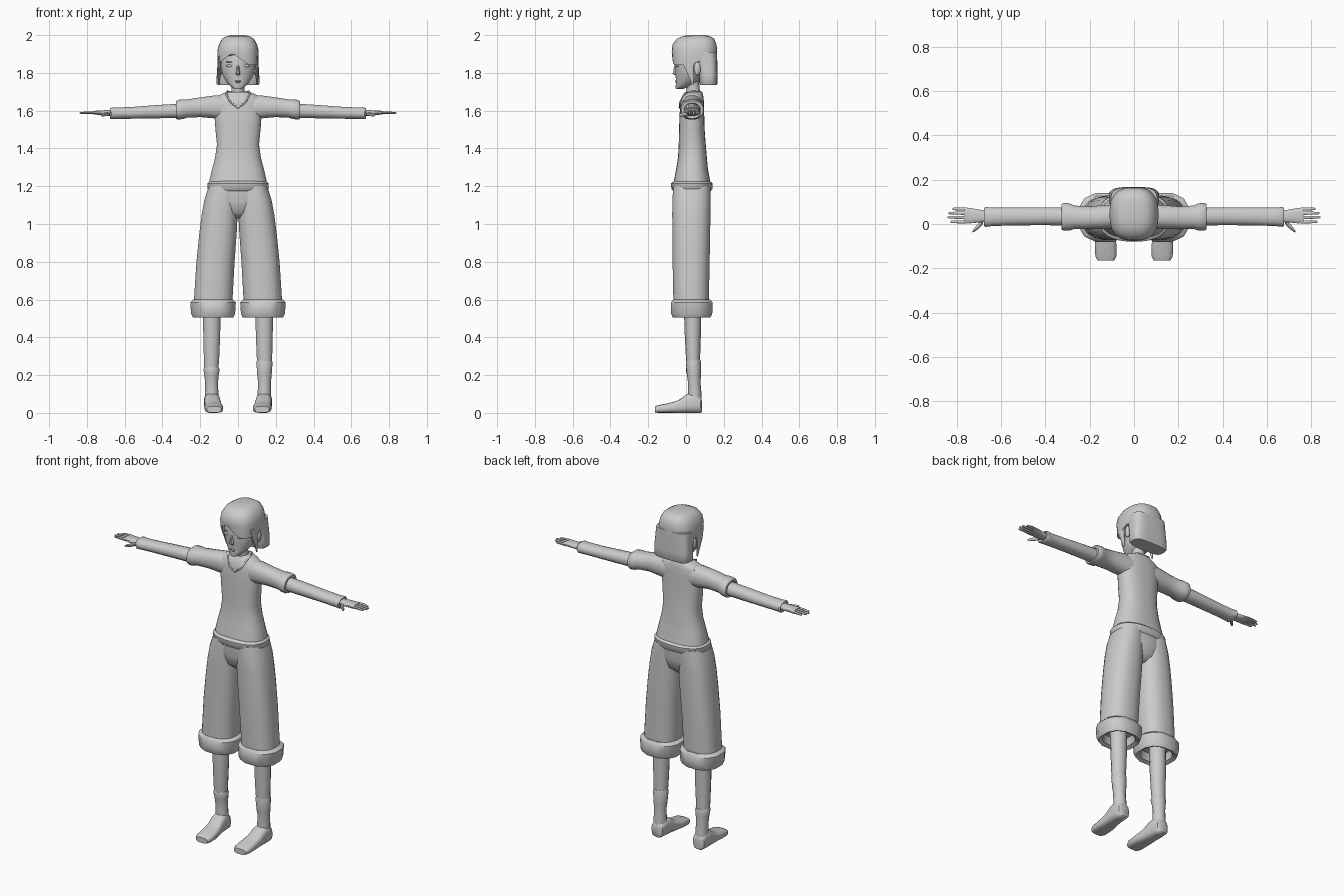
import bpy, bmesh, math
from mathutils import Vector

mat = bpy.data.materials.new("plain grey")
mat.diffuse_color = (0.6, 0.6, 0.6, 1)


def finish(name, bm, mirror=False, angle=45):
    bmesh.ops.recalc_face_normals(bm, faces=bm.faces)
    me = bpy.data.meshes.new(name)
    bm.to_mesh(me)
    bm.free()
    ob = bpy.data.objects.new(name, me)
    bpy.context.collection.objects.link(ob)
    me.materials.append(mat)
    bpy.ops.object.select_all(action='DESELECT')
    ob.select_set(True)
    bpy.context.view_layer.objects.active = ob
    bpy.ops.object.shade_smooth_by_angle(angle=math.radians(angle))
    if mirror:
        ob.modifiers.new("Mirror", 'MIRROR')
    return ob


def loft(name, axis, rings, sides=20, power=2.0, mirror=False, angle=45, shape=None):
    """Skin rings of (position, centre a, centre b, radius a, radius b) along an axis."""
    bm = bmesh.new()
    loops = []
    for i, (p, ca, cb, ra, rb) in enumerate(rings):
        loop = []
        for k in range(sides):
            t = 2 * math.pi * (k + 0.5) / sides
            c, s = math.cos(t), math.sin(t)
            a = ca + ra * math.copysign(abs(c) ** (2 / power), c)
            b = cb + rb * math.copysign(abs(s) ** (2 / power), s)
            co = {'x': (p, a, b), 'y': (a, p, b), 'z': (a, b, p)}[axis]
            if shape:
                co = shape(i, Vector(co))
            loop.append(bm.verts.new(co))
        loops.append(loop)
    for l, m in zip(loops, loops[1:]):
        for k in range(sides):
            n = (k + 1) % sides
            bm.faces.new((l[k], l[n], m[n], m[k]))
    bm.faces.new(loops[0])
    bm.faces.new(loops[-1])
    return finish(name, bm, mirror, angle)


def ball(name, centre, size, mirror=False, seg=12):
    bm = bmesh.new()
    bmesh.ops.create_uvsphere(bm, u_segments=seg, v_segments=8, radius=1)
    for v in bm.verts:
        v.co = Vector(centre) + Vector([a * b for a, b in zip(v.co, size)])
    return finish(name, bm, mirror, 60)


# head, neck and face
def jaw(i, co):
    # pull the front of the face to a soft ridge
    if co.y < 0:
        co.y -= 0.006 * max(0, 1 - abs(co.x) / 0.05)
    return co

loft("head", 'z', [(1.715, 0, -0.03, 0.018, 0.018), (1.725, 0, -0.018, 0.036, 0.033),
     (1.75, 0, 0.005, 0.06, 0.052), (1.785, 0, 0.02, 0.081, 0.072), (1.83, 0, 0.03, 0.092, 0.085),
     (1.88, 0, 0.04, 0.095, 0.095), (1.94, 0, 0.045, 0.08, 0.085)], 24, 2.2, shape=jaw)
loft("neck", 'z', [(1.64, 0, 0.045, 0.05, 0.045), (1.69, 0, 0.042, 0.037, 0.038),
     (1.72, 0, 0.036, 0.034, 0.035), (1.78, 0, 0.03, 0.036, 0.038)], 14)
loft("nose", 'z', [(1.788, 0, -0.056, 0.012, 0.006), (1.796, 0, -0.06, 0.012, 0.012),
     (1.845, 0, -0.054, 0.005, 0.006)], 8)
ball("eye", (0.043, -0.046, 1.838), (0.019, 0.008, 0.008), True)
ball("brow", (0.043, -0.047, 1.858), (0.021, 0.007, 0.003), True)
ball("upper_lip", (0, -0.052, 1.757), (0.018, 0.007, 0.003))
ball("lower_lip", (0, -0.049, 1.750), (0.014, 0.008, 0.004))
ball("ear", (0.096, 0.06, 1.822), (0.012, 0.018, 0.036), True)


# hair: cap with a parted fringe, a bob at the back and side locks
def fringe(i, co):
    if i < 2 and co.y < 0.05:
        part = abs(co.x + 0.03)
        co.z += 0.045 - min(part, 0.085) * 0.75
    return co

loft("hair_cap", 'z', [(1.865, 0, 0.05, 0.092, 0.105), (1.86, 0, 0.045, 0.108, 0.117),
     (1.915, 0, 0.045, 0.11, 0.121), (1.95, 0, 0.045, 0.102, 0.117), (1.98, 0, 0.05, 0.085, 0.1),
     (1.995, 0, 0.055, 0.06, 0.072), (2.0, 0, 0.06, 0.03, 0.04)], 32, 2.6, shape=fringe)
loft("hair_bob", 'z', [(1.735, 0, 0.118, 0.108, 0.044), (1.742, 0, 0.118, 0.114, 0.048),
     (1.79, 0, 0.118, 0.113, 0.049), (1.85, 0, 0.11, 0.109, 0.056),
     (1.91, 0, 0.1, 0.105, 0.065)], 24, 3.5)
loft("side_lock", 'z', [(1.735, 0.1, 0.035, 0.003, 0.004), (1.775, 0.101, 0.03, 0.008, 0.013),
     (1.83, 0.1, 0.015, 0.009, 0.026), (1.89, 0.095, 0.01, 0.012, 0.04)], 8, mirror=True)

# shirt with rolled hem and neckline
loft("shirt", 'z', [(1.2, 0, 0.032, 0.155, 0.1), (1.23, 0, 0.032, 0.152, 0.096),
     (1.29, 0, 0.032, 0.138, 0.085), (1.35, 0, 0.034, 0.122, 0.077), (1.42, 0, 0.033, 0.112, 0.072),
     (1.5, 0, 0.031, 0.12, 0.068), (1.57, 0, 0.031, 0.125, 0.066), (1.63, 0, 0.032, 0.125, 0.063),
     (1.665, 0, 0.034, 0.125, 0.06), (1.685, 0, 0.038, 0.095, 0.052),
     (1.7, 0, 0.04, 0.06, 0.045)], 28, 2.5)
loft("shirt_hem", 'z', [(1.175, 0, 0.031, 0.152, 0.1), (1.185, 0, 0.031, 0.161, 0.109),
     (1.215, 0, 0.031, 0.163, 0.111), (1.228, 0, 0.031, 0.15, 0.095)], 28, 2.4)
cu = bpy.data.curves.new("neckline", 'CURVE')
cu.dimensions = '3D'
cu.bevel_depth = 0.005
cu.bevel_resolution = 1
sp = cu.splines.new('POLY')
path = [(0, -0.034, 1.615), (0.04, -0.031, 1.645), (0.062, -0.01, 1.687), (0.058, 0.04, 1.702),
        (0.035, 0.083, 1.697), (-0.035, 0.083, 1.697), (-0.058, 0.04, 1.702),
        (-0.062, -0.01, 1.687), (-0.04, -0.031, 1.645)]
sp.points.add(len(path) - 1)
for pt, co in zip(sp.points, path):
    pt.co = (*co, 1)
sp.use_cyclic_u = True
cu.materials.append(mat)
bpy.context.collection.objects.link(bpy.data.objects.new("neckline", cu))

# sleeves, forearms and wrists
loft("sleeve", 'x', [(0.07, 0.033, 1.615, 0.055, 0.066), (0.12, 0.032, 1.62, 0.055, 0.062),
     (0.2, 0.028, 1.618, 0.052, 0.053), (0.27, 0.03, 1.611, 0.054, 0.049),
     (0.29, 0.032, 1.608, 0.062, 0.053), (0.318, 0.033, 1.605, 0.063, 0.053),
     (0.327, 0.033, 1.603, 0.058, 0.048), (0.327, 0.033, 1.602, 0.044, 0.038),
     (0.31, 0.033, 1.602, 0.042, 0.036)], 16, 2.3, True)
loft("forearm", 'x', [(0.3, 0.034, 1.6, 0.041, 0.038), (0.42, 0.035, 1.595, 0.041, 0.036),
     (0.55, 0.034, 1.589, 0.041, 0.032), (0.64, 0.032, 1.586, 0.042, 0.031),
     (0.67, 0.032, 1.586, 0.046, 0.032), (0.677, 0.032, 1.586, 0.04, 0.027),
     (0.67, 0.032, 1.586, 0.03, 0.02)], 16, 2.2, True)

# hands
loft("palm", 'x', [(0.665, 0.034, 1.587, 0.026, 0.017), (0.7, 0.036, 1.588, 0.03, 0.015),
     (0.74, 0.038, 1.589, 0.036, 0.012), (0.765, 0.039, 1.59, 0.035, 0.009)], 12, 2.6, True)
for n, (y, tip) in enumerate([(0.068, 0.818), (0.049, 0.836), (0.030, 0.84), (0.010, 0.828)]):
    loft(f"finger_{n + 1}", 'x', [(0.75, y - 0.001, 1.589, 0.008, 0.008),
         (0.79, y, 1.59, 0.0075, 0.007), (tip - 0.006, y, 1.588, 0.006, 0.005),
         (tip, y, 1.588, 0.003, 0.003)], 8, mirror=True)
loft("thumb", 'x', [(0.68, 0.016, 1.584, 0.016, 0.011), (0.7, -0.008, 1.58, 0.014, 0.01),
     (0.72, -0.027, 1.577, 0.009, 0.008), (0.727, -0.034, 1.577, 0.004, 0.004)], 8, mirror=True)

# wide cropped trousers
loft("trouser_seat", 'z', [(1.03, 0, 0.03, 0.04, 0.05), (1.06, 0, 0.03, 0.09, 0.085),
     (1.12, 0, 0.03, 0.162, 0.1), (1.21, 0, 0.031, 0.152, 0.1)], 28, 2.3)
loft("trouser_leg", 'z', [(0.56, 0.132, 0.027, 0.104, 0.094), (0.6, 0.131, 0.027, 0.103, 0.095),
     (0.8, 0.119, 0.027, 0.102, 0.099), (0.95, 0.106, 0.028, 0.1, 0.101),
     (1.05, 0.097, 0.028, 0.096, 0.102), (1.13, 0.088, 0.029, 0.09, 0.102),
     (1.2, 0.076, 0.031, 0.079, 0.099)], 20, 2.4, True)
loft("trouser_cuff", 'z', [(0.56, 0.132, 0.03, 0.08, 0.075), (0.515, 0.132, 0.03, 0.088, 0.083),
     (0.505, 0.132, 0.03, 0.11, 0.103), (0.525, 0.132, 0.03, 0.12, 0.112),
     (0.585, 0.132, 0.03, 0.124, 0.114), (0.6, 0.132, 0.03, 0.108, 0.1)], 12, 2.4, True)

# shins, uneven socks and flat shoes
loft("shin", 'z', [(0.2, 0.142, 0.04, 0.037, 0.034), (0.3, 0.14, 0.037, 0.042, 0.038),
     (0.42, 0.139, 0.036, 0.046, 0.043), (0.58, 0.139, 0.034, 0.048, 0.046)], 14, mirror=True)
for s, top, side in ((1, 0.28, "left"), (-1, 0.24, "right")):
    loft(f"sock_{side}", 'z', [(0.06, 0.138 * s, 0.046, 0.038, 0.037),
         (0.1, 0.139 * s, 0.046, 0.036, 0.036), (0.16, 0.14 * s, 0.044, 0.035, 0.033),
         (0.2, 0.14 * s, 0.042, 0.039, 0.037), (top - 0.012, 0.14 * s, 0.039, 0.044, 0.04),
         (top, 0.14 * s, 0.039, 0.04, 0.037)], 14)
loft("shoe", 'y', [(0.085, 0.138, 0.035, 0.025, 0.03), (0.078, 0.138, 0.043, 0.036, 0.043),
     (0.045, 0.138, 0.054, 0.042, 0.054), (0.005, 0.136, 0.05, 0.043, 0.05),
     (-0.04, 0.132, 0.034, 0.045, 0.034), (-0.09, 0.128, 0.026, 0.049, 0.026),
     (-0.145, 0.127, 0.021, 0.048, 0.021), (-0.165, 0.127, 0.018, 0.038, 0.016)],
     16, 3, True)
